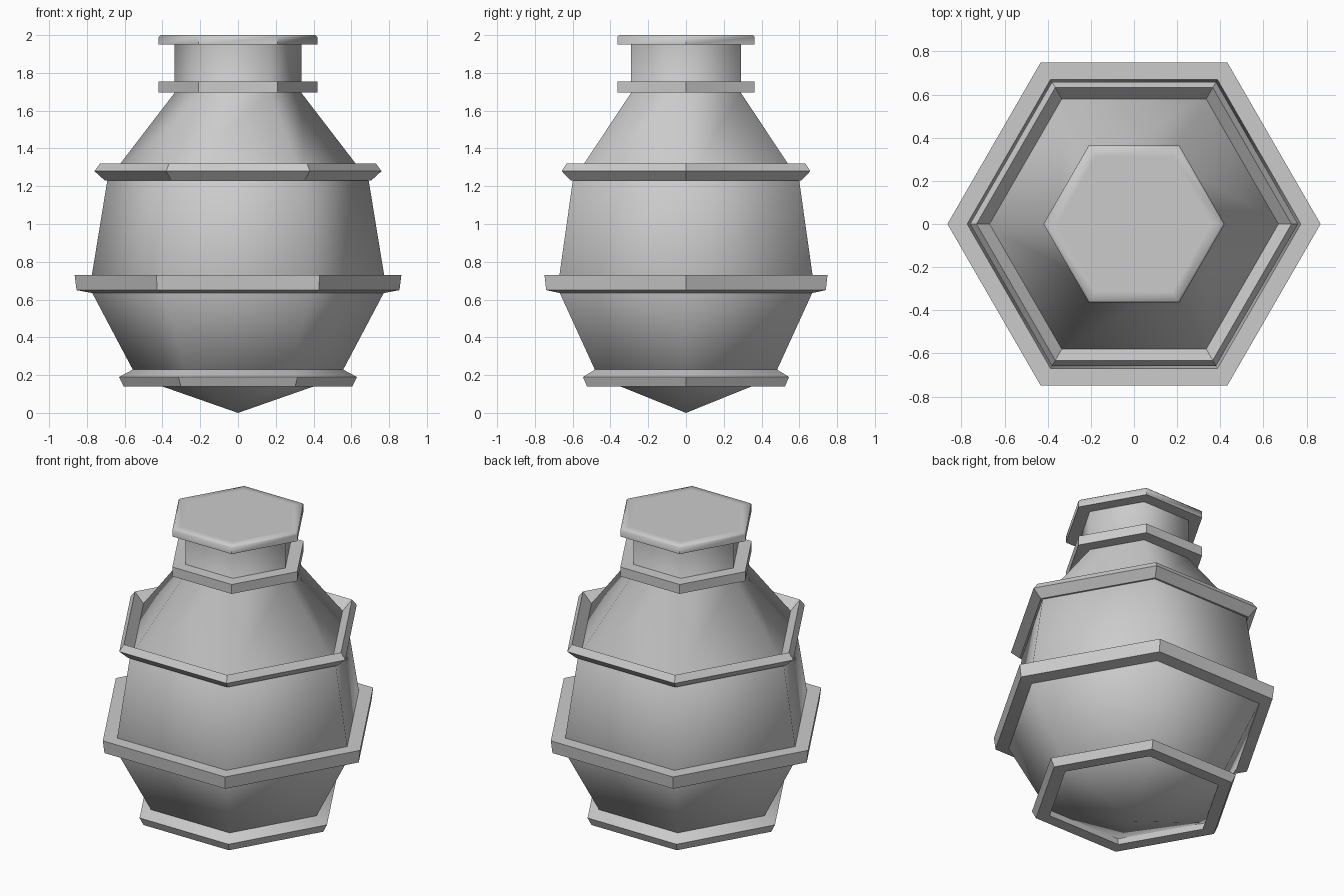
import bpy, bmesh, math

cube = bpy.data.objects.get("Cube")
if cube:
    bpy.data.objects.remove(cube, do_unlink=True)

SIDES = 6

grey = bpy.data.materials.new("light_grey")
grey.use_nodes = True
colour = (0.6, 0.6, 0.6, 1)
grey.diffuse_color = colour
grey.node_tree.nodes["Principled BSDF"].inputs["Base Color"].default_value = colour


def lathe(name, profile, closed, smooth_angle):
    """Turn (radius, height) points into a six-sided part with corners on the x axis."""
    bm = bmesh.new()
    rows = []
    for r, z in profile:
        if r == 0:
            rows.append([bm.verts.new((0, 0, z))] * SIDES)
        else:
            rows.append([bm.verts.new((r * math.cos(i * math.tau / SIDES),
                                       r * math.sin(i * math.tau / SIDES), z))
                         for i in range(SIDES)])
    pairs = list(zip(rows, rows[1:]))
    if closed:
        pairs.append((rows[-1], rows[0]))
    for low, high in pairs:
        for i in range(SIDES):
            j = (i + 1) % SIDES
            corners = dict.fromkeys((low[i], low[j], high[j], high[i]))
            bm.faces.new(list(corners))
    bmesh.ops.recalc_face_normals(bm, faces=bm.faces)
    mesh = bpy.data.meshes.new(name)
    bm.to_mesh(mesh)
    bm.free()
    mesh.materials.append(grey)
    obj = bpy.data.objects.new(name, mesh)
    bpy.context.collection.objects.link(obj)
    bpy.ops.object.select_all(action='DESELECT')
    obj.select_set(True)
    bpy.context.view_layer.objects.active = obj
    bpy.ops.object.shade_smooth_by_angle(angle=math.radians(smooth_angle))
    return obj


# Body: pointed base, belly, shoulder and neck
lathe("vessel_body", [(0, 0), (0.535, 0.187), (0.785, 0.66), (0.692, 1.23),
                      (0.335, 1.695), (0.335, 1.96), (0, 1.96)], False, 66)

# Bands around the body
lathe("foot_band", [(0.52, 0.14), (0.605, 0.14), (0.63, 0.19), (0.555, 0.23)], True, 40)
lathe("belly_band", [(0.775, 0.635), (0.855, 0.65), (0.865, 0.73), (0.77, 0.73)], True, 40)
lathe("shoulder_band", [(0.69, 1.23), (0.705, 1.23), (0.76, 1.28),
                        (0.73, 1.32), (0.66, 1.25)], True, 40)
lathe("neck_band", [(0.33, 1.695), (0.42, 1.695), (0.42, 1.755), (0.33, 1.755)], True, 40)

# Lid with a softly shaded rim
lathe("lid", [(0, 1.95), (0.42, 1.95), (0.42, 1.99), (0.41, 2.0),
              (0.36, 2.0), (0, 2.0)], False, 50)
